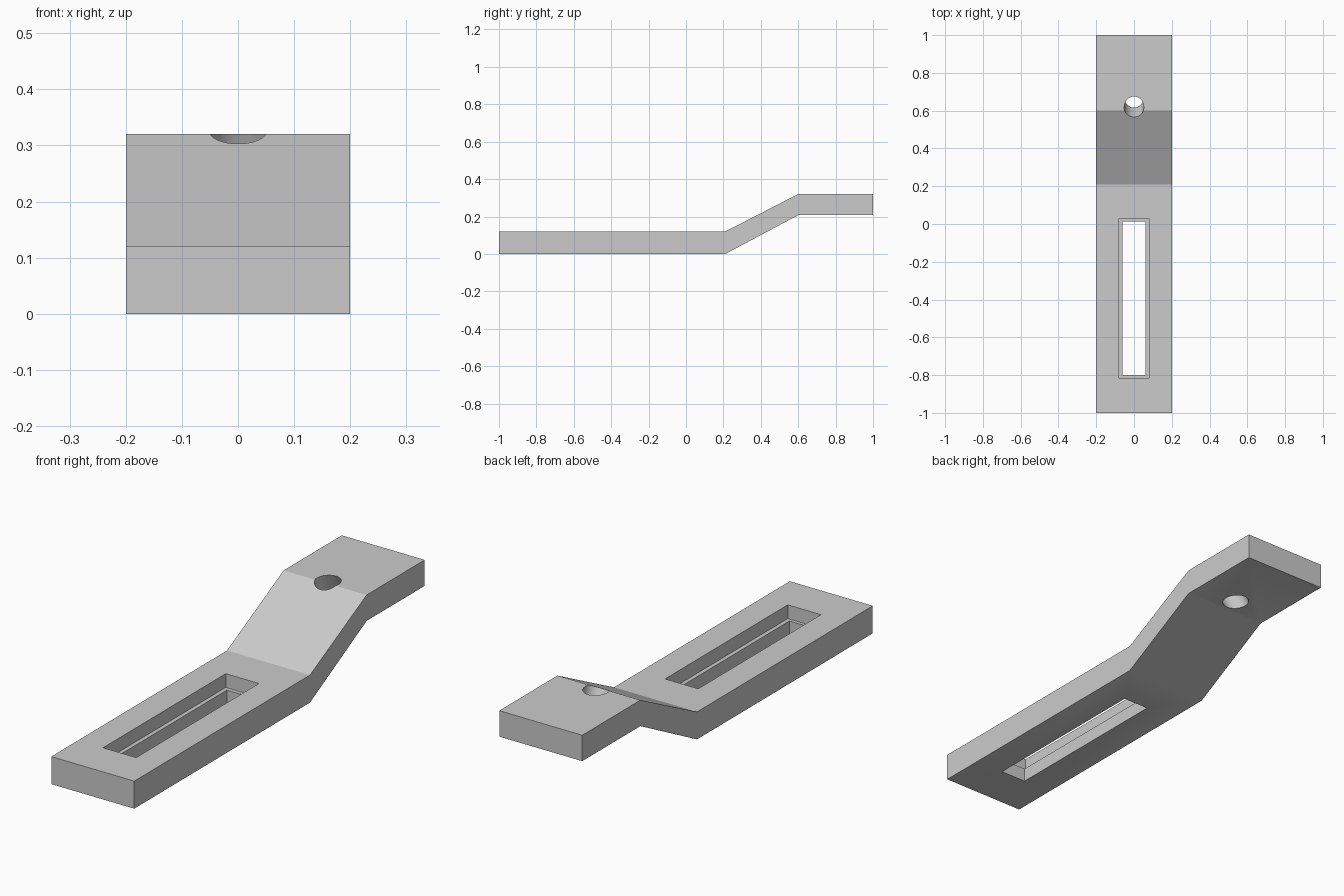
import bpy
import bmesh
import math

old = bpy.data.objects.get("Cube")
if old:
    bpy.data.objects.remove(old, do_unlink=True)

grey = bpy.data.materials.new("plain_grey")
grey.use_nodes = True
colour = (0.6, 0.6, 0.6, 1)
grey.diffuse_color = colour
grey.node_tree.nodes["Principled BSDF"].inputs["Base Color"].default_value = colour


def extruded_profile(name, points, half_width):
    """Extrude a (y, z) outline along x."""
    bm = bmesh.new()
    outline = bm.faces.new([bm.verts.new((-half_width, y, z)) for y, z in points])
    extruded = bmesh.ops.extrude_face_region(bm, geom=[outline])["geom"]
    verts = [g for g in extruded if isinstance(g, bmesh.types.BMVert)]
    bmesh.ops.translate(bm, verts=verts, vec=(2 * half_width, 0, 0))
    bmesh.ops.recalc_face_normals(bm, faces=bm.faces)
    mesh = bpy.data.meshes.new(name)
    bm.to_mesh(mesh)
    bm.free()
    obj = bpy.data.objects.new(name, mesh)
    bpy.context.collection.objects.link(obj)
    mesh.materials.append(grey)
    return obj


def box_cutter(name, half_width, y0, y1, z0, z1):
    return extruded_profile(name, [(y0, z0), (y1, z0), (y1, z1), (y0, z1)], half_width)


# Cranked flat bar
bar = extruded_profile("cranked_bar", [
    (-1, 0), (0.21, 0), (0.6, 0.207), (1, 0.207),
    (1, 0.32), (0.6, 0.32), (0.21, 0.12), (-1, 0.12)], 0.2)

# Stepped slot: wide recess above a narrower through slot
cutters = [
    box_cutter("slot_recess_cutter", 0.08, -0.815, 0.03, 0.06, 0.3),
    box_cutter("slot_through_cutter", 0.062, -0.8, 0.012, -0.1, 0.1),
]

# Round hole drilled square to the ramp
bpy.ops.mesh.primitive_cylinder_add(
    vertices=48, radius=0.052, depth=0.6, location=(0, 0.621, 0.3115),
    rotation=(math.atan2(0.2, 0.39), 0, 0))
hole = bpy.context.object
hole.name = "hole_cutter"
hole.data.materials.append(grey)
cutters.append(hole)

# Apply the cuts
bpy.ops.object.select_all(action="DESELECT")
bpy.context.view_layer.objects.active = bar
bar.select_set(True)
for cutter in cutters:
    cutter.hide_render = True
    cut = bar.modifiers.new(cutter.name, "BOOLEAN")
    cut.operation = "DIFFERENCE"
    cut.solver = "EXACT"
    cut.object = cutter
    bpy.ops.object.modifier_apply(modifier=cut.name)
    bpy.data.objects.remove(cutter, do_unlink=True)

# Soft underside bends and hole wall, crisp top faces
bpy.ops.object.shade_smooth_by_angle(angle=math.radians(30))
for face in bar.data.polygons:
    if face.normal.z > 0.8:
        face.use_smooth = False
